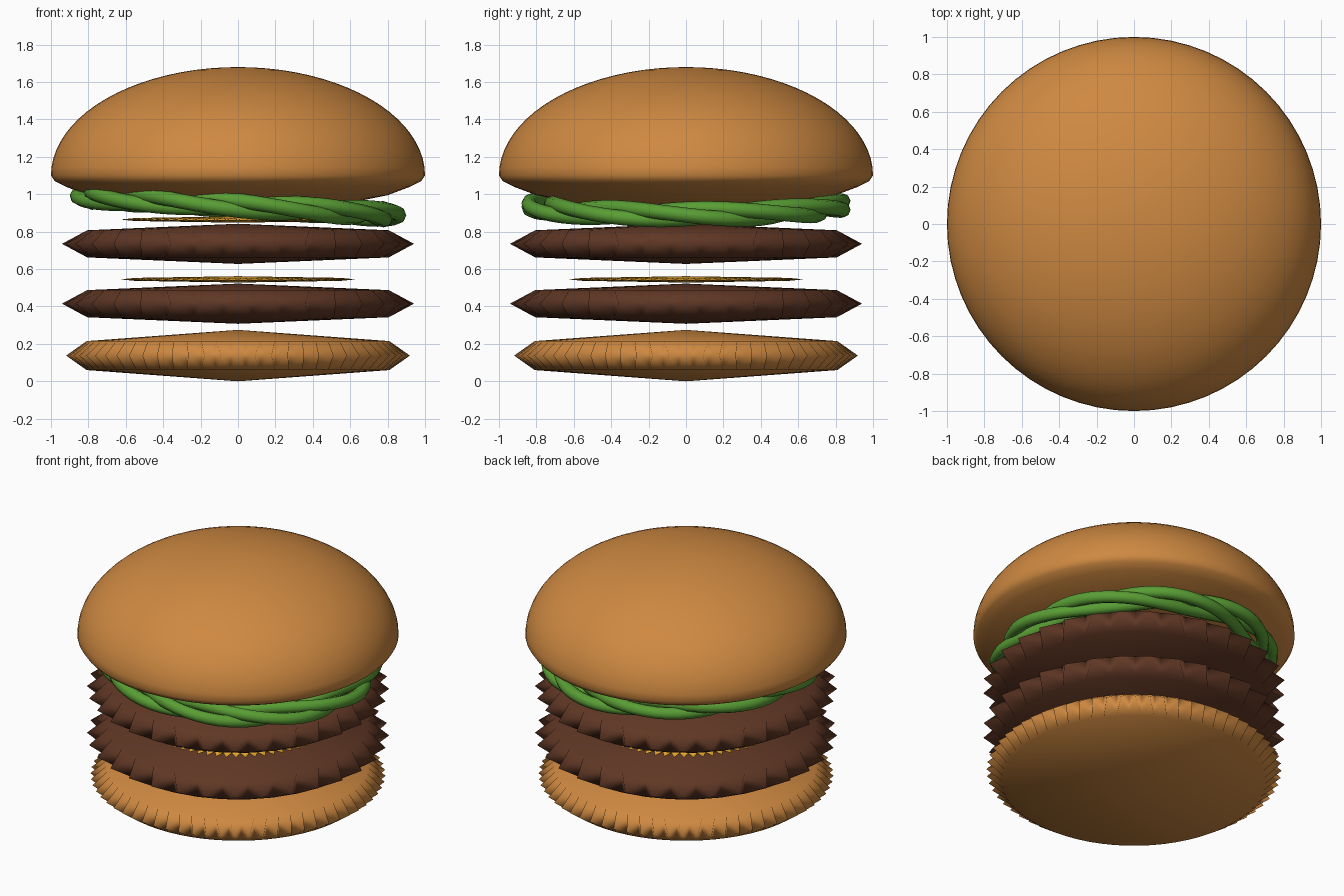
import bpy, bmesh
from math import sin, cos, pi, radians
from mathutils import Matrix

cube = bpy.data.objects.get("Cube")
if cube:
    bpy.data.objects.remove(cube, do_unlink=True)


def material(name, rgb):
    m = bpy.data.materials.new(name)
    m.use_nodes = True
    m.diffuse_color = (*rgb, 1)
    m.node_tree.nodes["Principled BSDF"].inputs["Base Color"].default_value = (*rgb, 1)
    return m


BUN = material("toasted bread", (0.62, 0.25, 0.053))
MEAT = material("grilled brown", (0.115, 0.038, 0.018))
CHEESE = material("golden yellow", (0.75, 0.36, 0.025))
LEAF = material("leaf green", (0.10, 0.34, 0.035))
TOMATO = material("tomato red", (0.5, 0.12, 0.03))


def add_mesh(name, bm, mat):
    bmesh.ops.recalc_face_normals(bm, faces=bm.faces)
    for f in bm.faces:
        f.smooth = True
    me = bpy.data.meshes.new(name)
    bm.to_mesh(me)
    bm.free()
    me.materials.append(mat)
    ob = bpy.data.objects.new(name, me)
    bpy.context.collection.objects.link(ob)
    return ob


def spiked_disc(name, mat, sides, radius, height, z, spike, dome, tilt=0):
    """Cylinder whose every side and cap is raised to a point."""
    bm = bmesh.new()
    bmesh.ops.create_cone(bm, cap_ends=True, segments=sides, radius1=radius,
                          radius2=radius, depth=height)
    # turn half a side so that spikes point along the axes
    bmesh.ops.rotate(bm, verts=bm.verts, matrix=Matrix.Rotation(pi / sides, 3, "Z"))
    bm.normal_update()
    caps = [f for f in bm.faces if abs(f.normal.z) > 0.5]
    walls = [f for f in bm.faces if abs(f.normal.z) <= 0.5]
    bmesh.ops.poke(bm, faces=walls, offset=spike)
    bmesh.ops.poke(bm, faces=caps, offset=dome)
    ob = add_mesh(name, bm, mat)
    ob.location.z = z
    ob.rotation_euler.y = tilt
    return ob


# Bottom bun, patties, cheese and tomato slices
spiked_disc("bottom_bun", BUN, 64, 0.81, 0.155, 0.1375, 0.11, 0.06)
for i, z in enumerate((0.415, 0.735), 1):
    spiked_disc(f"patty_{i}", MEAT, 32, 0.81, 0.145, z, 0.135, 0.035)
for i, z in enumerate((0.545, 0.865), 1):
    spiked_disc(f"cheese_slice_{i}", CHEESE, 64, 0.55, 0.016, z, 0.08, 0.009)
spiked_disc("tomato_slice", TOMATO, 32, 0.5, 0.03, 0.905, 0.06, 0.01, radians(3.5))

# Lettuce: one strand wound three times round as a twisted ring
WRAPS, TWISTS, STEPS = 3, 10, 240
curve = bpy.data.curves.new("lettuce", "CURVE")
curve.dimensions = "3D"
curve.bevel_depth = 0.04
curve.bevel_resolution = 2
strand = curve.splines.new("POLY")
strand.points.add(STEPS - 1)
strand.use_cyclic_u = True
for i, p in enumerate(strand.points):
    around = 2 * pi * WRAPS * i / STEPS
    twist = 2 * pi * TWISTS * i / STEPS
    r = 0.79 + 0.07 * cos(twist)
    x = r * cos(around)
    p.co = (x, r * sin(around), 0.94 - 0.06 * x - 0.03 * sin(twist), 1)
strand.use_smooth = True
curve.materials.append(LEAF)
lettuce = bpy.data.objects.new("lettuce", curve)
bpy.context.collection.objects.link(lettuce)
bpy.ops.object.select_all(action="DESELECT")
lettuce.select_set(True)
bpy.context.view_layer.objects.active = lettuce
bpy.ops.object.convert(target="MESH")

# Top bun: half-ellipse crown over a shallow rounded base, spun round z
profile = [(0, 0.925), (0.3, 0.93), (0.6, 0.955), (0.8, 0.995), (0.92, 1.04), (0.98, 1.07)]
profile += [(cos(i * pi / 40), 1.1 + 0.58 * sin(i * pi / 40)) for i in range(20)] + [(0, 1.68)]
bm = bmesh.new()
verts = [bm.verts.new((r, 0, z)) for r, z in profile]
edges = [bm.edges.new(pair) for pair in zip(verts, verts[1:])]
bmesh.ops.spin(bm, geom=verts + edges, cent=(0, 0, 0), axis=(0, 0, 1),
               angle=2 * pi, steps=64)
bmesh.ops.remove_doubles(bm, verts=bm.verts, dist=0.0005)
add_mesh("top_bun", bm, BUN)
